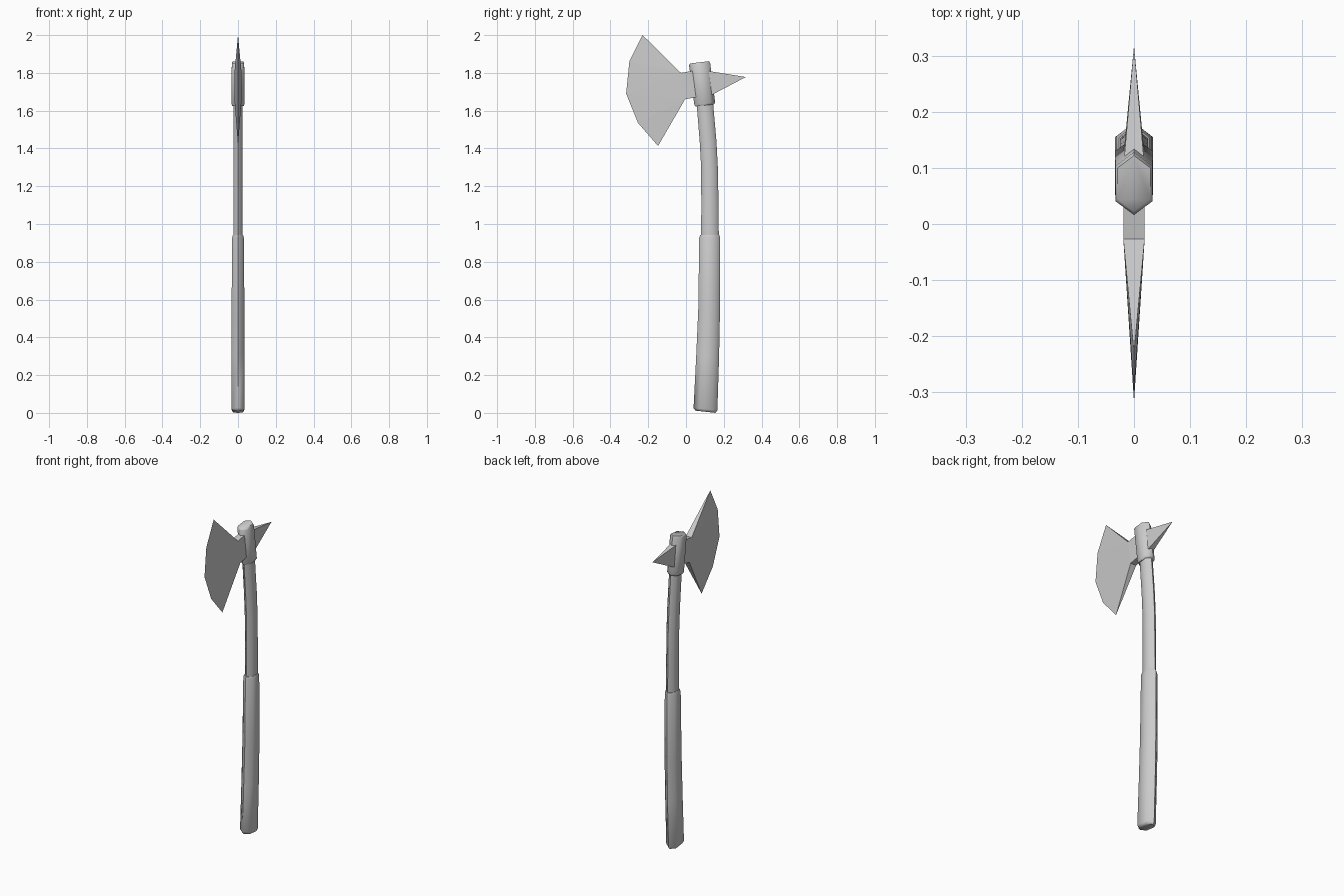
import bpy, bmesh, math

cube = bpy.data.objects.get("Cube")
if cube:
    bpy.data.objects.remove(cube, do_unlink=True)

grey = bpy.data.materials.new("plain_grey")
grey.use_nodes = True
colour = (0.6, 0.6, 0.6, 1)
grey.diffuse_color = colour
grey.node_tree.nodes["Principled BSDF"].inputs["Base Color"].default_value = colour


def finish(name, bm, smooth):
    bmesh.ops.recalc_face_normals(bm, faces=bm.faces)
    mesh = bpy.data.meshes.new(name)
    bm.to_mesh(mesh)
    bm.free()
    mesh.materials.append(grey)
    obj = bpy.data.objects.new(name, mesh)
    bpy.context.collection.objects.link(obj)
    if smooth:
        bpy.ops.object.select_all(action='DESELECT')
        obj.select_set(True)
        bpy.context.view_layer.objects.active = obj
        bpy.ops.object.shade_smooth_by_angle(angle=math.radians(65))


def hex_loft(name, rings):
    """Loft six-sided rings: front y, front z, back y, back z, half width."""
    bm = bmesh.new()
    section = [(0, 0), (.22, 1), (.78, 1), (1, 0), (.78, -1), (.22, -1)]
    loops = []
    for fy, fz, by, bz, w in rings:
        loops.append([bm.verts.new((s * w, fy + (by - fy) * t, fz + (bz - fz) * t))
                      for t, s in section])
    for a, b in zip(loops, loops[1:]):
        for i in range(6):
            j = (i + 1) % 6
            bm.faces.new((a[i], a[j], b[j], b[i]))
    bm.faces.new(loops[0])
    bm.faces.new(loops[-1])
    finish(name, bm, True)


# Curved handle: thick grip below, slimmer shaft above
hex_loft("grip", [
    (.050, .012, .157, .0, .027), (.040, .026, .166, .014, .034),
    (.054, .3, .175, .294, .034), (.065, .55, .180, .55, .034),
    (.070, .927, .181, .927, .031), (.076, .942, .176, .942, .027)])
hex_loft("shaft", [
    (.080, .9, .174, .9, .025), (.081, 1.1, .172, 1.1, .025),
    (.080, 1.3, .169, 1.29, .025), (.073, 1.43, .161, 1.44, .025),
    (.053, 1.68, .139, 1.69, .025)])

# Collar holding the head
hex_loft("collar", [
    (.050, 1.622, .148, 1.634, .030), (.044, 1.632, .154, 1.644, .034),
    (.016, 1.840, .128, 1.852, .033), (.022, 1.850, .122, 1.862, .029)])

# Axe blade: flat neck, then faces tapering to a sharp edge
bm = bmesh.new()
edge = [bm.verts.new((0, y, z)) for y, z in
        [(-.23, 2.0), (-.30, 1.86), (-.317, 1.69), (-.254, 1.535), (-.148, 1.413)]]
sides = []
for s in (-1, 1):
    neck = [bm.verts.new((s * .019, y, z)) for y, z in
            [(.06, 1.815), (-.027, 1.80), (-.005, 1.66), (.07, 1.675)]]
    sides.append(neck)
    bm.faces.new(neck)
    bm.faces.new((neck[1], edge[0], edge[1]))
    bm.faces.new((neck[1], edge[1], edge[2]))
    bm.faces.new((neck[1], edge[2], neck[2]))
    bm.faces.new((neck[2], edge[2], edge[3]))
    bm.faces.new((neck[2], edge[3], edge[4]))
left, right = sides
for i, j in ((0, 1), (2, 3), (3, 0)):
    bm.faces.new((left[i], left[j], right[j], right[i]))
bm.faces.new((left[1], right[1], edge[0]))
bm.faces.new((left[2], right[2], edge[4]))
finish("axe_blade", bm, False)

# Back spike: four-sided pyramid
bm = bmesh.new()
base = [bm.verts.new(p) for p in
        [(-.019, .10, 1.813), (.019, .10, 1.813), (.019, .12, 1.675), (-.019, .12, 1.675)]]
tip = bm.verts.new((0, .317, 1.778))
bm.faces.new(base)
for i in range(4):
    bm.faces.new((base[i], base[(i + 1) % 4], tip))
finish("back_spike", bm, False)
